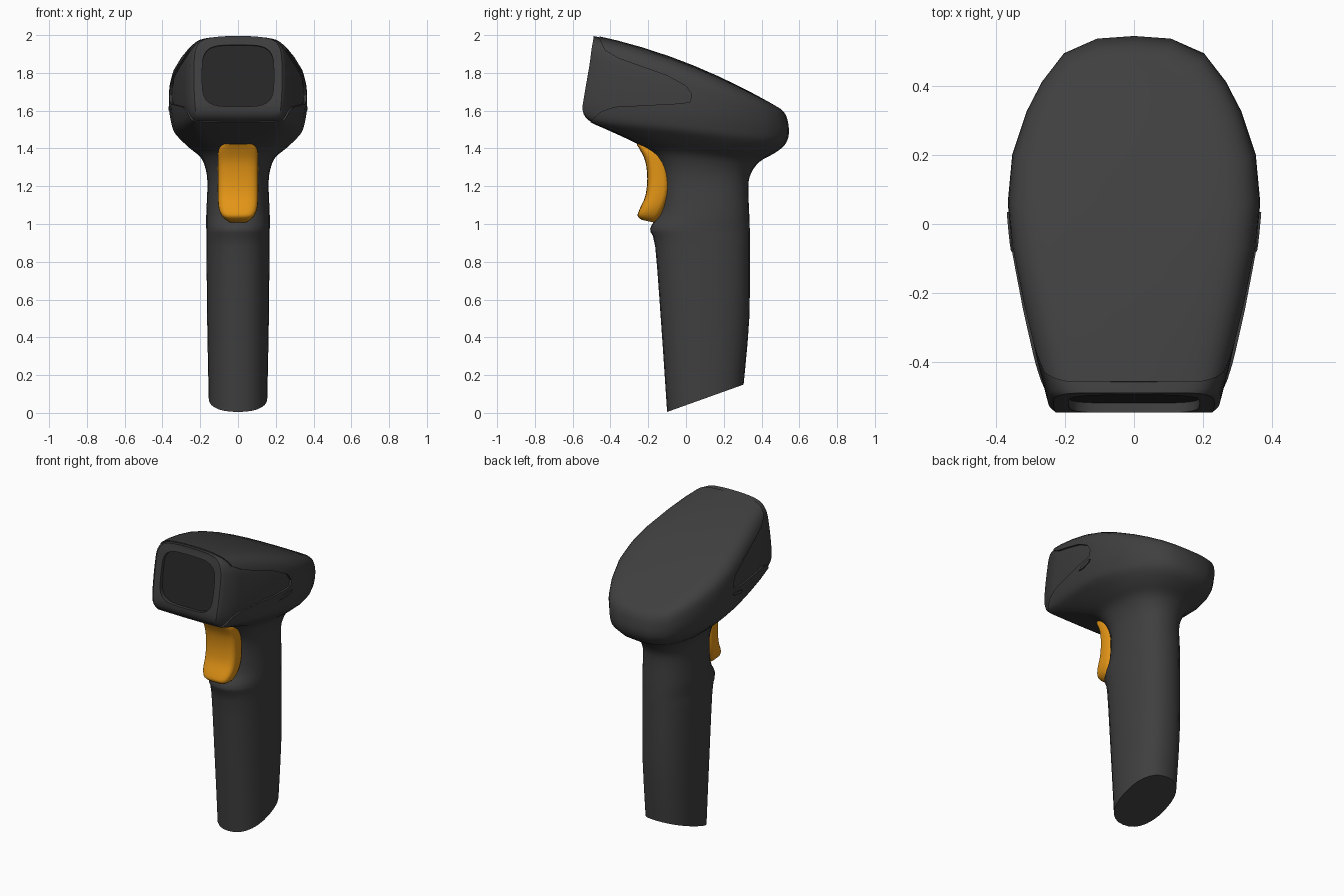
import bpy, bmesh, math
from mathutils import Vector

if "Cube" in bpy.data.objects:
    bpy.data.objects.remove(bpy.data.objects["Cube"])


def material(name, rgb):
    m = bpy.data.materials.new(name)
    m.diffuse_color = (*rgb, 1)
    m.use_nodes = True
    m.node_tree.nodes["Principled BSDF"].inputs["Base Color"].default_value = m.diffuse_color
    return m


CHARCOAL = material("charcoal plastic", (0.05, 0.05, 0.05))
GLASS = material("dark window", (0.021, 0.021, 0.021))
ORANGE = material("orange trigger", (0.77, 0.30, 0.008))

# Head outline seen from above: (front-to-back, half width), both 0..1
HEAD = [(0, 0), (0, .3), (0, .55), (0, .66), (.015, .71), (.13, .80), (.27, .89), (.42, .97),
        (.55, 1), (.68, .965), (.80, .85), (.88, .73), (.955, .56), (.993, .3), (1, 0)]
HALF = len(HEAD) - 1
RING = 2 * HALF


def spow(v, p):
    return math.copysign(abs(v) ** p, v)


def finish(name, bm, mat):
    bmesh.ops.recalc_face_normals(bm, faces=bm.faces)
    me = bpy.data.meshes.new(name)
    bm.to_mesh(me)
    bm.free()
    me.materials.append(mat)
    ob = bpy.data.objects.new(name, me)
    bpy.context.collection.objects.link(ob)
    return ob


def smooth_stations(st, n=3):
    """Catmull-Rom refinement of the station list."""
    out = []
    for i in range(len(st) - 1):
        a, b, c, d = st[max(i - 1, 0)], st[i], st[i + 1], st[min(i + 2, len(st) - 1)]
        for k in range(n):
            t = k / n
            out.append([.5 * (2 * q + (r - p) * t + (2 * p - 5 * q + 4 * r - s) * t * t
                              + (3 * q - p - 3 * r + s) * t ** 3) for p, q, r, s in zip(a, b, c, d)])
    return out + [list(st[-1])]


def loft(name, stations, mat, power=2.3, wide=1.0, tall=1.0):
    """Stations: front y, front z, back y, back z, half width, head blend, bow."""
    bm = bmesh.new()
    rings = []
    for yf, zf, yb, zb, hw, mix, bow in smooth_stations(stations):
        mix = min(max(mix, 0), 1)
        ring = []
        for i in range(RING):
            j, side = (i, 1) if i <= HALF else (RING - i, -1)
            a = math.pi * j / HALF
            u0, w0 = .5 - .5 * spow(math.cos(a), 2 / power), abs(math.sin(a)) ** (2 / power)
            if j in (0, HALF):
                w0 = 0
            u = u0 + (HEAD[j][0] - u0) * mix
            w = w0 + (HEAD[j][1] - w0) * mix
            z = zf + (zb - zf) * u + bow * 4 * u * (1 - u)
            ring.append(bm.verts.new((side * w * hw * wide, yf + (yb - yf) * u,
                                      1.75 + (z - 1.75) * tall)))
        rings.append(ring)
    for r, s in zip(rings, rings[1:]):
        for i in range(RING):
            k = (i + 1) % RING
            bm.faces.new((r[i], r[k], s[k], s[i]))
    for r in (rings[0], rings[-1]):
        for i in range(HALF):
            ids = list(dict.fromkeys((i, i + 1, RING - i - 1, (RING - i) % RING)))
            bm.faces.new([r[k] for k in ids])
    return finish(name, bm, mat)


def prism(name, points, offset, mat):
    """Closed prism between points + offset[0] and points + offset[1]."""
    bm = bmesh.new()
    a, b = ([bm.verts.new(Vector(p) + o) for p in points] for o in offset)
    bm.faces.new(a)
    bm.faces.new(b)
    for i in range(len(a)):
        k = (i + 1) % len(a)
        bm.faces.new((a[i], a[k], b[k], b[i]))
    return finish(name, bm, mat)


def boolean(ob, cutter, op):
    m = ob.modifiers.new("cut", 'BOOLEAN')
    m.object, m.operation, m.solver = cutter, op, 'EXACT'
    bpy.context.view_layer.objects.active = ob
    bpy.ops.object.modifier_apply(modifier=m.name)


# Handle flowing into the head as one loft
BODY = [
    (-.10, .005, .305, .15, .155, 0, 0), (-.13, .45, .335, .5, .163, 0, 0),
    (-.163, .88, .338, .88, .167, 0, 0), (-.19, .975, .338, .96, .168, 0, 0),
    (-.14, 1.06, .335, 1.05, .168, 0, 0), (-.13, 1.2, .33, 1.2, .162, 0, 0),
    (-.15, 1.3, .345, 1.27, .17, 0, 0), (-.20, 1.385, .39, 1.33, .20, .15, 0),
    (-.29, 1.44, .46, 1.37, .255, .45, 0), (-.42, 1.50, .51, 1.405, .305, .75, 0),
    (-.515, 1.545, .535, 1.44, .338, .95, 0), (-.547, 1.60, .545, 1.48, .353, 1, 0),
    (-.535, 1.70, .543, 1.52, .364, 1, 0), (-.51, 1.85, .535, 1.56, .365, 1, .012),
    (-.50, 1.93, .52, 1.59, .35, 1, .03), (-.492, 1.975, .50, 1.61, .30, 1, .042),
    (-.49, 1.993, .485, 1.618, .21, 1, .045), (-.49, 2.0, .47, 1.628, .08, 1, .045)]
body = loft("handle_and_head_shell", BODY, CHARCOAL)

# Nose piece, set slightly inside the shell along a curved seam
SEAM = [(-.7, 2.2), (-.452, 2.2), (-.458, 1.98), (-.43, 1.92), (-.36, 1.878), (-.1, 1.785),
        (0, 1.73), (.03, 1.685), (.022, 1.645), (-.05, 1.637), (-.38, 1.62), (-.45, 1.595),
        (-.505, 1.545), (-.54, 1.4), (-.7, 1.4)]
ACROSS = (Vector((-1, 0, 0)), Vector((1, 0, 0)))
seam = prism("seam_cutter", [(0, y, z) for y, z in SEAM], ACROSS, CHARCOAL)
nose = loft("nose_piece", BODY, CHARCOAL, wide=.965, tall=.98)
boolean(body, seam, 'DIFFERENCE')
boolean(nose, seam, 'INTERSECT')

# Small raised tabs below the seam, one on each side
TAB = [(-.08, 1.592), (-.055, 1.61), (.02, 1.622), (.035, 1.617), (.02, 1.602), (-.045, 1.59)]
tab = prism("tab_cutter", [(0, y, z) for y, z in TAB], ACROSS, CHARCOAL)
tabs = loft("side_tabs", BODY, CHARCOAL, wide=1.018)
boolean(tabs, tab, 'INTERSECT')

# Recessed scan window in the leaning front face
up, out = Vector((0, .13, .9915)), Vector((0, -.9915, .13))


def window_outline(hw, hh):
    pts = []
    for i in range(40):
        a = 2 * math.pi * i / 40
        pts.append(Vector((0, -.522, 1.785)) + Vector((hw * spow(math.cos(a), .5), 0, 0))
                   + up * hh * spow(math.sin(a), .5))
    return pts


recess = prism("window_cutter", window_outline(.19, .165), (out * .1, out * -.03), CHARCOAL)
boolean(nose, recess, 'DIFFERENCE')
window = prism("scan_window", window_outline(.192, .167), (out * -.024, out * -.032), GLASS)

# Trigger
TRIGGER = [
    (-.235, 1.022, -.17, 1.008, .05), (-.256, 1.043, -.14, 1.035, .083),
    (-.245, 1.08, -.11, 1.09, .102), (-.215, 1.15, -.088, 1.16, .107),
    (-.205, 1.24, -.085, 1.24, .107), (-.215, 1.33, -.10, 1.32, .107),
    (-.245, 1.395, -.14, 1.39, .103), (-.262, 1.422, -.19, 1.43, .08)]
trigger = loft("trigger", [(*s, 0, 0) for s in TRIGGER], ORANGE, power=3.6)

for cutter in (seam, tab, recess):
    bpy.data.objects.remove(cutter)

# Smooth shading with crisp seams
bpy.ops.object.select_all(action='DESELECT')
for ob in (body, nose, tabs, window, trigger):
    ob.select_set(True)
bpy.context.view_layer.objects.active = body
bpy.ops.object.shade_smooth_by_angle(angle=math.radians(40))
